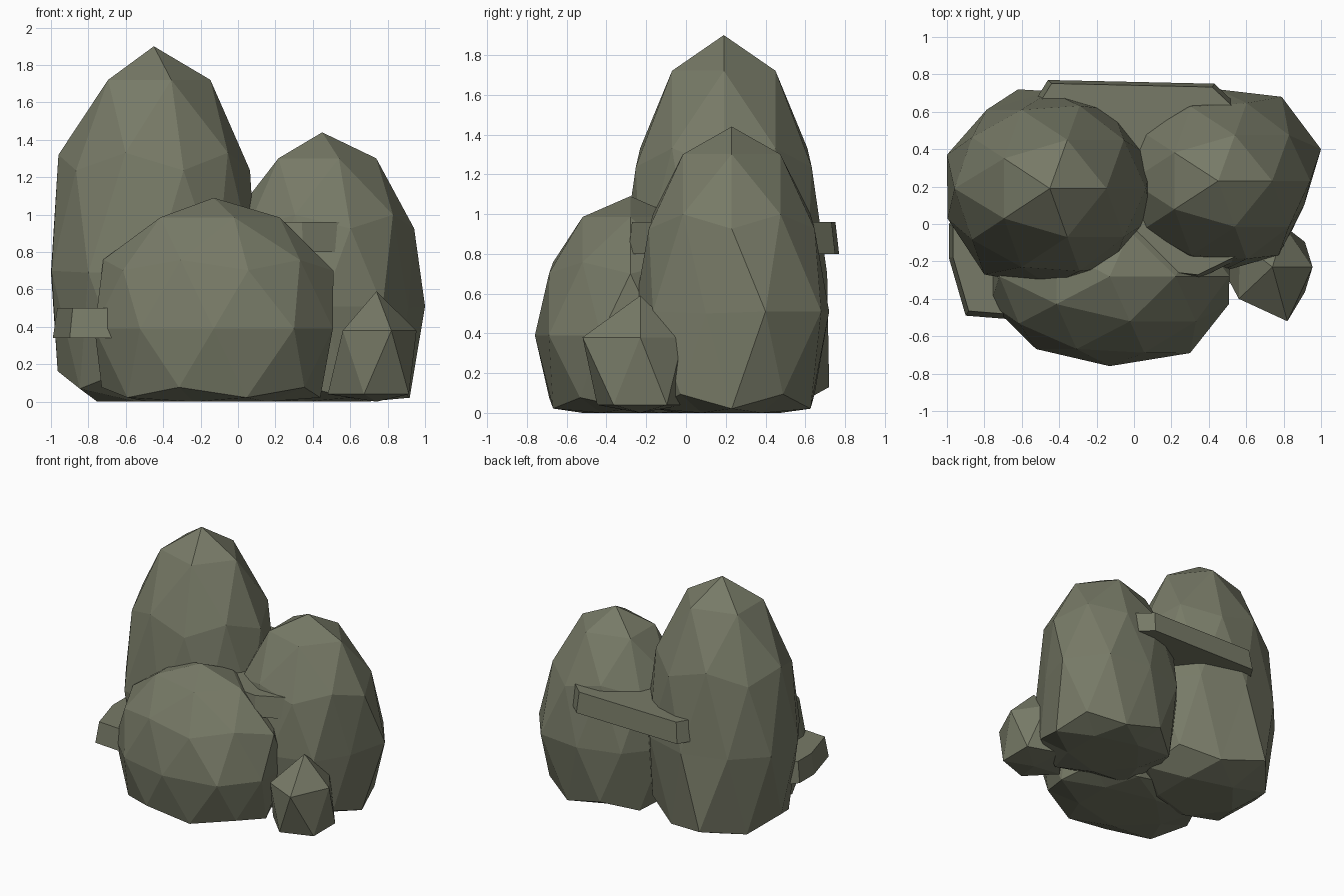
import bpy, bmesh
from mathutils import Vector

if "Cube" in bpy.data.objects:
    bpy.data.objects.remove(bpy.data.objects["Cube"])

stone = bpy.data.materials.new("olive grey stone")
stone.diffuse_color = (0.185, 0.195, 0.135, 1)
stone.use_nodes = True
stone.node_tree.nodes["Principled BSDF"].inputs["Base Color"].default_value = stone.diffuse_color


def finish(bm, name):
    bmesh.ops.recalc_face_normals(bm, faces=bm.faces)
    mesh = bpy.data.meshes.new(name)
    bm.to_mesh(mesh)
    bm.free()
    mesh.materials.append(stone)
    bpy.context.collection.objects.link(bpy.data.objects.new(name, mesh))


def rock(name, centre, radii, detail, chips):
    """Stretched icosphere with a flat foot; each chip pulls the nearest corner to it."""
    bm = bmesh.new()
    bmesh.ops.create_icosphere(bm, subdivisions=detail, radius=1)
    for v in bm.verts:
        v.co = Vector([c + r * k for c, r, k in zip(centre, radii, v.co)])
    for chip in chips:
        point = Vector(chip)
        min(bm.verts, key=lambda v: (v.co - point).length).co = point
    for v in bm.verts:
        v.co.z = max(v.co.z, 0)
    finish(bm, name)


def ledge(name, outline, z0, z1, taper):
    """Irregular slab, slightly narrower at the top."""
    bm = bmesh.new()
    n = len(outline)
    cx = sum(p[0] for p in outline) / n
    cy = sum(p[1] for p in outline) / n
    low = [bm.verts.new((x, y, z0)) for x, y in outline]
    top = [bm.verts.new((cx + (x - cx) * taper, cy + (y - cy) * taper, z1))
           for x, y in outline]
    bm.faces.new(low)
    bm.faces.new(top)
    for i in range(n):
        j = (i + 1) % n
        bm.faces.new((low[i], low[j], top[j], top[i]))
    finish(bm, name)


# boulders
rock("tall_rock", (-.45, .19, .70), (.575, .52, 1.2), 2,
     [(-.62, .72, .13), (-.96, .19, 1.32), (-.80, -.27, .69), (-1.0, .37, .69)])
rock("medium_rock", (.45, .23, .51), (.55, .49, .93), 2,
     [(.79, .68, .51), (1.0, .40, .51), (.91, .10, .50)])
rock("front_rock", (-.13, -.28, .39), (.67, .48, .70), 2,
     [(.51, -.28, .70), (.30, -.69, .39), (-.72, -.28, .76)])
rock("small_rock", (.74, -.23, .21), (.24, .255, .38), 1,
     [(.82, -.52, .38), (.48, -.25, .04), (.56, -.40, .38)])

# flat ledges wedged between the boulders
ledge("upper_ledge", [(.43, .75), (-.46, .77), (-.72, .35), (-.45, -.20),
                      (.35, -.29), (.70, -.12), (.80, .40)], .80, .96, .965)
ledge("lower_ledge", [(-.99, 0), (-.99, -.18), (-.90, -.49), (-.40, -.53),
                      (-.25, -.30), (-.50, .10), (-.85, .15)], .34, .50, .92)
